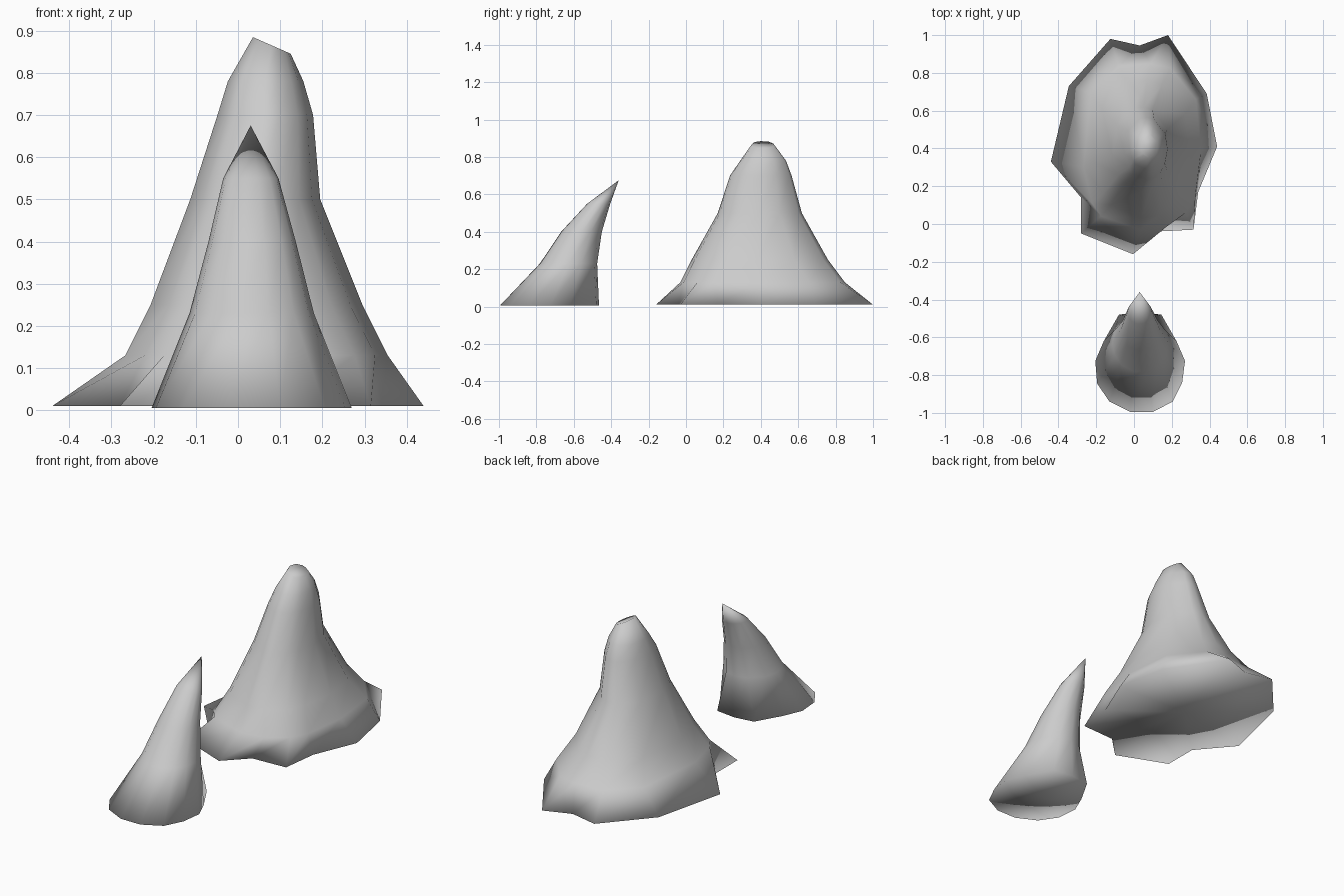
import bpy, bmesh, math

if "Cube" in bpy.data.objects:
    bpy.data.objects.remove(bpy.data.objects["Cube"], do_unlink=True)

stone = bpy.data.materials.new("grey stone")
stone.use_nodes = True
grey = (0.6, 0.6, 0.6, 1)
stone.diffuse_color = grey
stone.node_tree.nodes["Principled BSDF"].inputs["Base Color"].default_value = grey


def power(v, p):
    return math.copysign(abs(v) ** p, v)


def loft_rock(name, outline, base_z, levels, tip=None, tilt=0.0):
    """Loft from an irregular foot through rings given as (z, x0, x1, y0, y1, squareness)."""
    bm = bmesh.new()
    xs, ys = zip(*outline)
    cx, cy = (min(xs) + max(xs)) / 2, (min(ys) + max(ys)) / 2
    rx, ry = (max(xs) - min(xs)) / 2, (max(ys) - min(ys)) / 2
    angles = [math.atan2((y - cy) / ry, (x - cx) / rx) for x, y in outline]
    rings = [[bm.verts.new((x, y, base_z)) for x, y in outline]]
    for i, (z, x0, x1, y0, y1, p) in enumerate(levels):
        slope = tilt if i == len(levels) - 1 else 0
        ring = []
        for a in angles:
            c, s = power(math.cos(a), p), power(math.sin(a), p)
            dx = (x1 - x0) / 2 * c
            ring.append(bm.verts.new(((x0 + x1) / 2 + dx, (y0 + y1) / 2 + (y1 - y0) / 2 * s,
                                      z - slope * dx)))
        rings.append(ring)
    n = len(outline)
    for low, high in zip(rings, rings[1:]):
        for i in range(n):
            j = (i + 1) % n
            bm.faces.new((low[i], low[j], high[j], high[i]))
    # Underside fan, then a pointed or flat top
    foot = bm.verts.new((cx, cy, base_z))
    point = bm.verts.new(tip) if tip else None
    for i in range(n):
        j = (i + 1) % n
        bm.faces.new((rings[0][j], rings[0][i], foot))
        if tip:
            bm.faces.new((rings[-1][i], rings[-1][j], point))
    if not tip:
        bm.faces.new(rings[-1])
    bmesh.ops.recalc_face_normals(bm, faces=bm.faces)
    for f in bm.faces:
        f.smooth = True
    mesh = bpy.data.meshes.new(name)
    bm.to_mesh(mesh)
    bm.free()
    mesh.materials.append(stone)
    obj = bpy.data.objects.new(name, mesh)
    bpy.context.collection.objects.link(obj)
    return obj


# Large mound with a jagged foot and a tilted flat top
loft_rock(
    "large_rock",
    [(0.44, 0.41), (0.385, 0.69), (0.18, 1.0), (0.03, 0.945), (-0.125, 0.98), (-0.345, 0.73),
     (-0.44, 0.33), (-0.28, 0.14), (-0.28, -0.05), (-0.005, -0.16), (0.115, -0.04),
     (0.315, -0.03), (0.34, 0.17)],
    0.01,
    [(0.13, -0.27, 0.355, -0.03, 0.85, 0.75),
     (0.25, -0.21, 0.295, 0.03, 0.76, 0.9),
     (0.5, -0.115, 0.195, 0.17, 0.62, 1),
     (0.7, -0.05, 0.178, 0.235, 0.565, 1),
     (0.78, -0.025, 0.155, 0.29, 0.535, 1),
     (0.865, 0.035, 0.125, 0.35, 0.47, 1)],
    tilt=0.44)

# Small horn-shaped rock leaning backwards
loft_rock(
    "small_rock",
    [(0.27, -0.725), (0.225, -0.62), (0.145, -0.48), (0.03, -0.465), (-0.08, -0.48),
     (-0.16, -0.62), (-0.205, -0.725), (-0.195, -0.845), (-0.13, -0.94), (-0.02, -0.995),
     (0.1, -0.995), (0.205, -0.94), (0.255, -0.84)],
    0.005,
    [(0.23, -0.115, 0.18, -0.785, -0.475, 1),
     (0.4, -0.07, 0.137, -0.67, -0.45, 1),
     (0.55, -0.035, 0.096, -0.53, -0.405, 1)],
    tip=(0.03, -0.36, 0.675))
